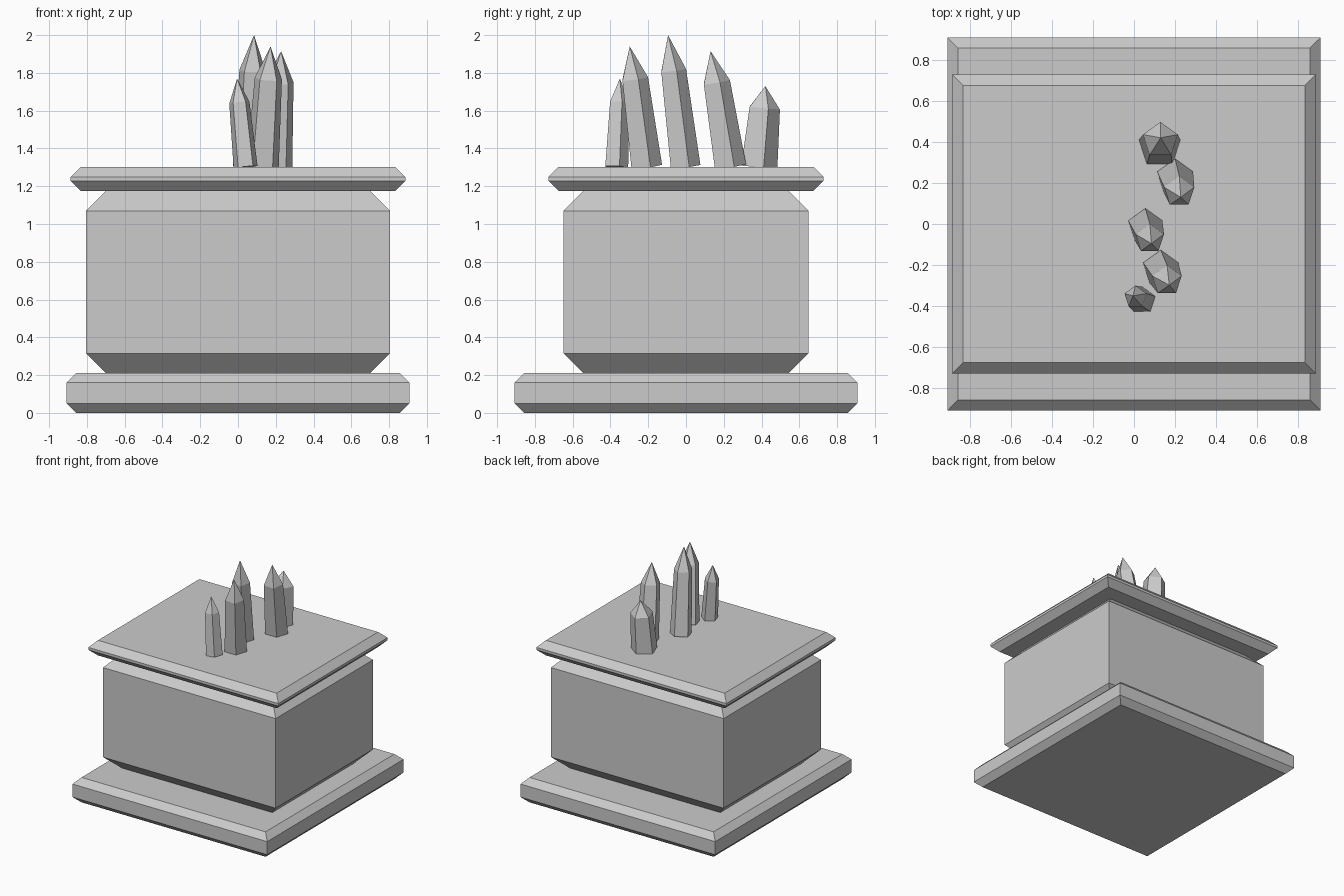
import bpy, bmesh, math
from mathutils import Vector

if "Cube" in bpy.data.objects:
    bpy.data.objects.remove(bpy.data.objects["Cube"])


def finish(name, bm):
    bmesh.ops.recalc_face_normals(bm, faces=bm.faces)
    mesh = bpy.data.meshes.new(name)
    bm.to_mesh(mesh)
    bm.free()
    obj = bpy.data.objects.new(name, mesh)
    bpy.context.collection.objects.link(obj)
    return obj


def loft(name, rings):
    """Skin equal-length rings of points; a one-point last ring makes a tip."""
    bm = bmesh.new()
    vs = [[bm.verts.new(p) for p in r] for r in rings]
    n = len(vs[0])
    for a, b in zip(vs, vs[1:]):
        for i in range(n):
            j = (i + 1) % n
            bm.faces.new((a[i], a[j], b[0]) if len(b) == 1 else (a[i], a[j], b[j], b[i]))
    bm.faces.new(vs[0][::-1])
    if len(vs[-1]) > 1:
        bm.faces.new(vs[-1])
    return finish(name, bm)


def slab(name, hx, hy, z0, z1, c):
    """Rectangular block with its top and bottom rims chamfered by c."""
    profile = [(c, z0), (0, z0 + c), (0, z1 - c), (c, z1)]
    loft(name, [[(sx * (hx - d), sy * (hy - d), z)
                 for sx, sy in ((-1, -1), (1, -1), (1, 1), (-1, 1))] for d, z in profile])


def crystal(name, base, tip, radius):
    """Leaning five-sided prism, slightly tapered, with a pointed tip."""
    base, tip = Vector(base), Vector(tip)
    rot = Vector((0, 0, 1)).rotation_difference(tip - base)

    def ring(t, r):
        c = base.lerp(tip, t)
        angles = [math.pi / 2 + k * math.tau / 5 for k in range(5)]
        return [c + rot @ Vector((r * math.cos(a), r * math.sin(a), 0)) for a in angles]

    loft(name, [ring(0, radius), ring(0.73, radius * 0.84), [tip]])


# Stacked pedestal
slab("plinth", 0.908, 0.908, 0.0, 0.21, 0.05)
slab("body", 0.805, 0.648, 0.21, 1.175, 0.105)
slab("cap_slab", 0.886, 0.728, 1.175, 1.302, 0.053)

# Row of crystals, front to back
crystals = [
    ((0.04, -0.373, 1.302), (-0.005, -0.35, 1.77), 0.067),
    ((0.13, -0.216, 1.302), (0.172, -0.298, 1.94), 0.09),
    ((0.055, -0.01, 1.302), (0.085, -0.095, 2.0), 0.087),
    ((0.20, 0.227, 1.302), (0.228, 0.13, 1.915), 0.092),
    ((0.125, 0.378, 1.302), (0.13, 0.42, 1.73), 0.106),
]
for i, (b, t, r) in enumerate(crystals, 1):
    crystal(f"crystal_{i}", b, t, r)
